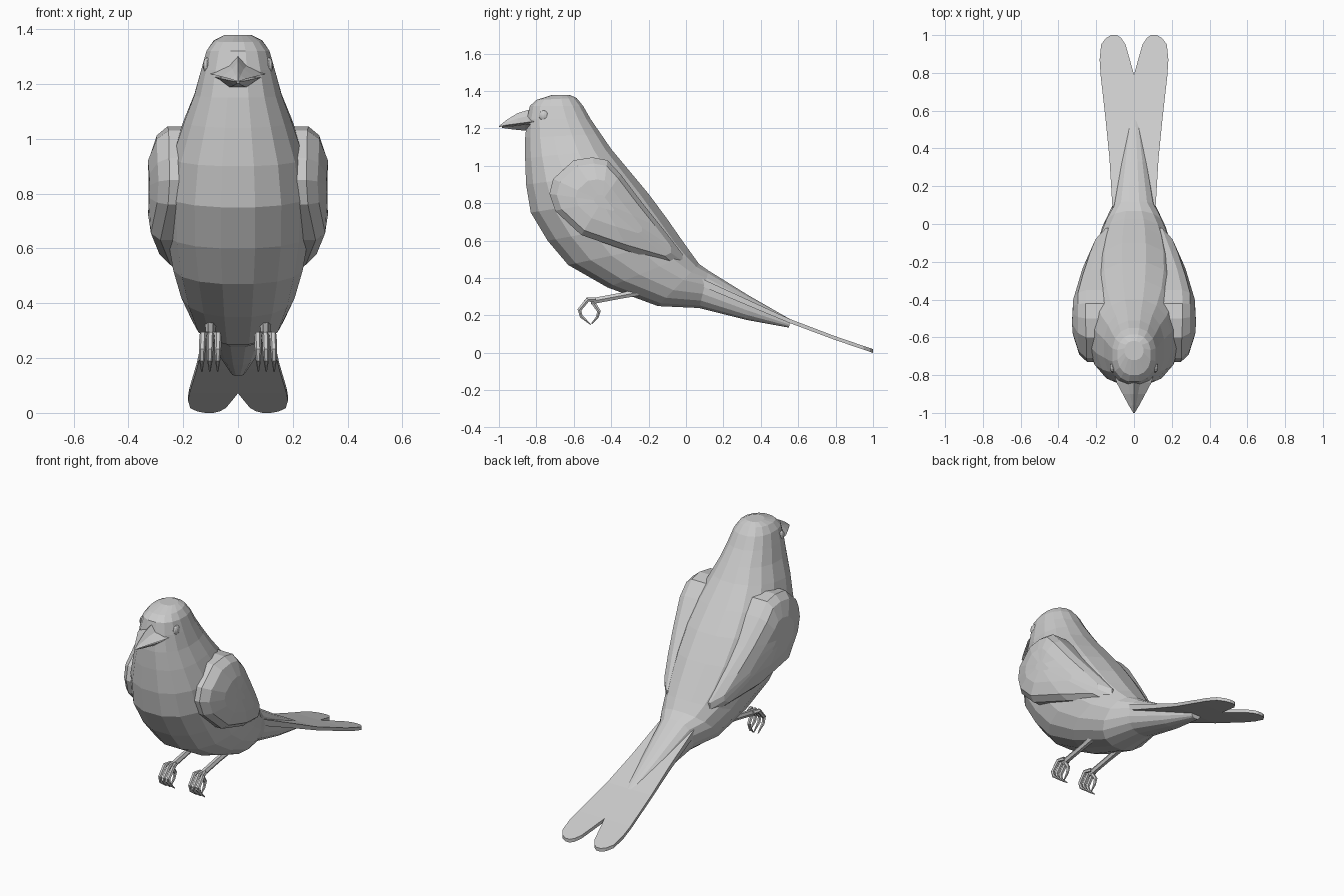
import bpy, bmesh, math
from mathutils import Vector

if "Cube" in bpy.data.objects:
    bpy.data.objects.remove(bpy.data.objects["Cube"])


def loft(name, rings, mirror=False):
    """Skin a list of closed rings and cap both ends."""
    bm = bmesh.new()
    loops = [[bm.verts.new(p) for p in r] for r in rings]
    n = len(loops[0])
    for a, b in zip(loops, loops[1:]):
        for i in range(n):
            j = (i + 1) % n
            bm.faces.new((a[i], a[j], b[j], b[i]))
    bm.faces.new(loops[0][::-1])
    bm.faces.new(loops[-1])
    bmesh.ops.recalc_face_normals(bm, faces=bm.faces)
    me = bpy.data.meshes.new(name)
    bm.to_mesh(me)
    bm.free()
    ob = bpy.data.objects.new(name, me)
    bpy.context.collection.objects.link(ob)
    if mirror:
        ob.modifiers.new("Mirror", 'MIRROR').use_clip = False
    return ob


def tube(name, pts, radii, sides=6):
    """Tapered limb along a path lying mostly in the side plane."""
    pts = [Vector(p) for p in pts]
    rings = []
    for i, p in enumerate(pts):
        d = (pts[min(i + 1, len(pts) - 1)] - pts[max(i - 1, 0)]).normalized()
        u = Vector((1, 0, 0))
        u = (u - d * u.dot(d)).normalized()
        v = d.cross(u)
        rings.append([p + radii[i] * (u * math.cos(a) + v * math.sin(a))
                      for a in (2 * math.pi * k / sides for k in range(sides))])
    return loft(name, rings, True)


def interp(table, t):
    if t <= table[0][0]:
        return table[0][1]
    for (a, va), (b, vb) in zip(table, table[1:]):
        if t <= b:
            return va + (vb - va) * (t - a) / (b - a)
    return table[-1][1]


def spow(v, e):
    return math.copysign(abs(v) ** e, v)


# body: front y, front z, back y, back z, half width
sections = [
    (-.72, 1.378, -.62, 1.378, .05), (-.80, 1.352, -.585, 1.363, .09),
    (-.835, 1.32, -.55, 1.32, .117), (-.85, 1.25, -.51, 1.25, .137),
    (-.86, 1.15, -.455, 1.17, .162), (-.86, 1.04, -.40, 1.09, .20),
    (-.855, .90, -.30, .97, .245), (-.83, .75, -.20, .85, .265),
    (-.74, .60, -.10, .715, .262), (-.63, .47, -.02, .60, .24),
    (-.42, .35, .03, .53, .21), (-.15, .25, .07, .475, .17),
    (.07, .24, .12, .44, .115), (.33, .175, .33, .31, .075),
    (.55, .135, .56, .178, .03)]
N = 16
rings = []
for fy, fz, by, bz, w in sections:
    ring = []
    for k in range(N):
        a = 2 * math.pi * (k + .5) / N
        c, s = spow(math.cos(a), .88), spow(math.sin(a), .88)
        c /= math.cos(math.pi / N) ** .88
        ring.append((w * s, (fy + by) / 2 + c * (by - fy) / 2,
                     (fz + bz) / 2 + c * (bz - fz) / 2))
    rings.append(ring)
loft("body", rings)

# wings: side outline shrunk in steps to make a domed shell
outline = [(-.60, 1.03), (-.50, 1.045), (-.42, 1.03), (-.35, .955), (-.24, .81),
           (-.12, .66), (-.02, .53), (-.02, .49), (-.06, .47), (-.30, .54),
           (-.56, .63), (-.70, .76), (-.73, .85), (-.71, .93)]
span = [(-.75, .29), (-.55, .33), (-.40, .322), (-.20, .262), (0, .185)]


def wing_ring(scale, drop, factor=1):
    ring = []
    for y, z in outline:
        y = -.45 + (y + .45) * scale
        z = .81 + (z - .81) * scale
        x = interp(span, y) - max(0, z - .92) * .2 - drop
        ring.append((x * factor, y, z))
    return ring


loft("wing", [wing_ring(1, .05, .35), wing_ring(1, .045), wing_ring(.86, .012),
              wing_ring(.5, 0), wing_ring(.15, 0)], True)

# tail: half strip with a rounded lobe, mirrored into a forked tail
lobe = [(0, 0, .11), (.10, 0, .115), (.35, 0, .13), (.55, 0, .15), (.79, 0, .177),
        (.87, .022, .182), (.95, .045, .174), (.985, .068, .148), (1, .09, .12)]
slope = [(0, .41), (.10, .37), (.55, .172), (.80, .078), (1, .01)]
rings = []
for y, xi, xo in lobe:
    z = interp(slope, y)
    t = .01 + .012 * max(0, 1 - y / .6)
    rings.append([(xi, y, z - t), (xo, y, z - t), (xo, y, z + t), (xi, y, z + t)])
loft("tail", rings, True)

# beak: y, half width, ridge z, side z, underside z
def beak(name, stations):
    loft(name, [[(0, y, top), (w * .35, y, top + (side - top) * .5), (w, y, side),
                 (w * .4, y, low), (-w * .4, y, low), (-w, y, side),
                 (-w * .35, y, top + (side - top) * .5)]
                for y, w, top, side, low in stations])


beak("upper_beak", [(-.79, .105, 1.305, 1.238, 1.225), (-.84, .092, 1.30, 1.234, 1.222),
                    (-.90, .06, 1.282, 1.226, 1.218), (-.96, .028, 1.245, 1.218, 1.213),
                    (-1, .004, 1.213, 1.21, 1.208)])
beak("lower_beak", [(-.79, .095, 1.232, 1.228, 1.195), (-.86, .075, 1.226, 1.222, 1.188),
                    (-.93, .035, 1.216, 1.213, 1.195), (-.985, .006, 1.21, 1.208, 1.203)])

# eyes
for side in (-1, 1):
    bpy.ops.mesh.primitive_uv_sphere_add(segments=12, ring_count=8, radius=1,
                                         location=(side * .113, -.76, 1.268))
    eye = bpy.context.object
    eye.name = "eye"
    eye.scale = (.015, .027, .028)

# legs and curled toes
tube("leg", [(.10, -.20, .335), (.10, -.34, .307), (.10, -.51, .275)],
     [.024, .018, .018])
for i, x in enumerate((.072, .10, .128)):
    tube(f"front_toe_{i + 1}",
         [(.10 + (x - .10) * .5, -.485, .285), (x, -.525, .285), (x * 1.02, -.57, .23),
          (x * 1.03, -.56, .195), (x * 1.03, -.51, .152)],
         [.013, .013, .012, .01, .003])
tube("back_toe", [(.10, -.50, .275), (.102, -.465, .222), (.102, -.475, .19),
                  (.102, -.505, .155)], [.013, .011, .009, .003])
